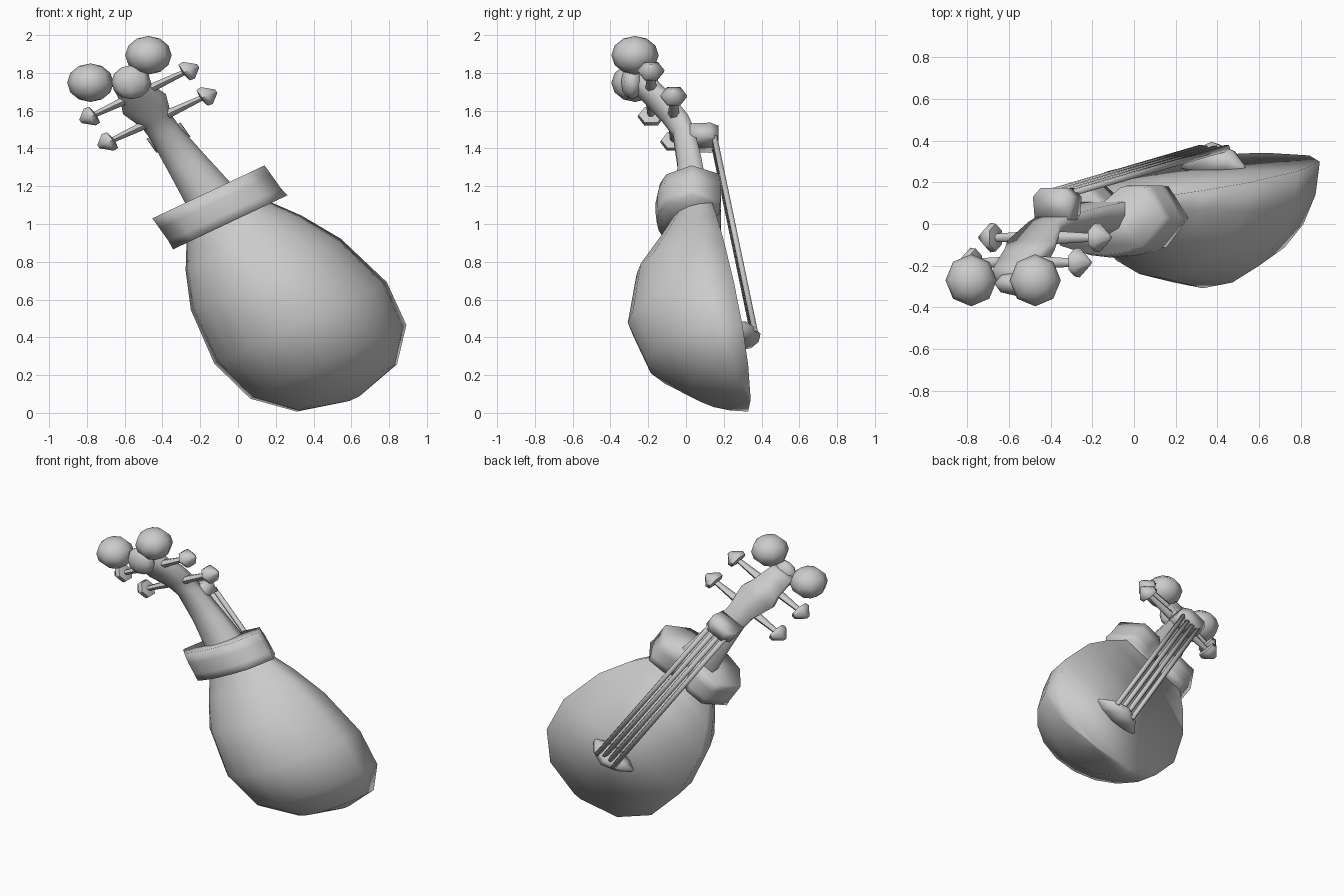
import bpy, bmesh, math
from mathutils import Matrix, Vector

if "Cube" in bpy.data.objects:
    bpy.data.objects.remove(bpy.data.objects["Cube"])

# Instrument frame: a = across, y = depth, t = along the neck (leans and skews)
M = Matrix(((0.904, 0, -0.59, 0.502),
            (0, 1, 0, 0),
            (0.427, 0, 0.827, 0.237),
            (0, 0, 0, 1)))


def finish(name, bm, angle=180):
    bmesh.ops.remove_doubles(bm, verts=bm.verts, dist=0.0005)
    bmesh.ops.recalc_face_normals(bm, faces=bm.faces)
    me = bpy.data.meshes.new(name)
    bm.to_mesh(me)
    bm.free()
    me.shade_smooth()
    me.set_sharp_from_angle(angle=math.radians(angle))
    ob = bpy.data.objects.new(name, me)
    bpy.context.collection.objects.link(ob)
    return ob


def loft(name, rings, angle=180):
    """Closed rings of (a, y, t) points joined in order, ends capped."""
    bm = bmesh.new()
    vs = [[bm.verts.new(M @ Vector(p)) for p in r] for r in rings]
    n = len(rings[0])
    for r0, r1 in zip(vs, vs[1:]):
        for i in range(n):
            j = (i + 1) % n
            bm.faces.new((r0[i], r0[j], r1[j], r1[i]))
    bm.faces.new(vs[0])
    bm.faces.new(vs[-1])
    return finish(name, bm, angle)


def circle(n, r):
    return [(r * math.cos(2 * math.pi * k / n), r * math.sin(2 * math.pi * k / n)) for k in range(n)]


# Bowl with flat soundboard: (t, half width, depth)
rings = []
for t, h, d in [(-.195, .03, .04), (-.127, .293, .31), (.04, .457, .51), (.29, .505, .562),
                (.6, .44, .46), (.8, .34, .305), (.93, .25, .215), (1.05, .2, .15)]:
    rim = 0.306 - 0.18 * t
    ring = []
    for k in range(11):
        f = math.pi * k / 10
        c, s = math.cos(f), math.sin(f)
        ring.append((h * c, rim - d * s, t))
    rings.append(ring)
loft("bowl_body", rings)

# Collar around the joint of neck and body
half = [(0, .1), (.1, .18), (.23, .18), (.335, .03), (.22, -.11), (.1, -.145), (0, -.155)]
outline = half + [(-a, y) for a, y in half[-2:0:-1]]
loft("collar", [[(a * w + .006, .02 + (y - .02) * s, t) for a, y in outline]
                for t, s, w in [(.93, 1.0, 1.0), (.98, 1.03, .98), (1.06, 1.03, .98), (1.125, .96, .98)]])

# Neck and bent-back peg box: (t, half width, front y, back y)
rings = []
for t, h, y1, y0 in [(.95, .15, .125, -.06), (1.13, .13, .105, -.05), (1.3, .108, .08, -.045),
                     (1.5, .084, .04, -.07), (1.58, .085, .01, -.12),
                     (1.69, .125, -.08, -.2), (1.75, .1, -.12, -.25), (1.82, .09, -.17, -.3),
                     (1.87, .08, -.21, -.31)]:
    prof = [(1, 1), (1, .6), (.75, .2), (.3, 0), (-.3, 0), (-.75, .2), (-1, .6), (-1, 1)]
    rings.append([(h * p, y0 + (y1 - y0) * q, t) for p, q in prof])
loft("neck_and_pegbox", rings)

# Nut block carrying the strings
loft("nut", [[(a, y, t) for a, y in [(-.09, .02), (.09, .02), (.1, .13), (.06, .172), (-.06, .172), (-.1, .13)]]
             for t in (1.43, 1.52)])

# Bridge, tapering to its ends
rings = []
for a, s in [(-.165, .15), (-.1, .7), (0, 1), (.1, .7), (.165, .15)]:
    rings.append([(a, .26 + q * s, .205 + p * s) for p, q in
                  [(-.07, 0), (.065, 0), (.06, .08), (.015, .135), (-.035, .125)]])
loft("bridge", rings)

# Strings
for i in range(4):
    k = i - 1.5
    loft(f"string_{i + 1}", [[(k * s + u, y + v, t) for u, v in circle(6, .017)]
                             for t, y, s in [(1.45, .15, .043), (.2, .365, .046)]])

# Tuning pegs: (distance across, radius)
for row, (t, y) in enumerate([(1.59, -.065), (1.752, -.185)]):
    for side in (-1, 1):
        prof = [(0, .028), (.1, .025), (.255, .017), (.262, .058), (.29, .062), (.345, .012)]
        loft(f"peg_{row + 1}_{'left' if side < 0 else 'right'}",
             [[(side * a + .01, y + u * 1.15, t + v) for u, v in circle(6, r)] for a, r in prof], 60)


# Knobs on the head
def ball(name, a, y, t, size):
    bm = bmesh.new()
    bmesh.ops.create_uvsphere(bm, u_segments=8, v_segments=6, radius=1)
    c = M @ Vector((a, y, t))
    for v in bm.verts:
        v.co = c + Vector((v.co.x * size[0], v.co.y * size[1], v.co.z * size[2]))
    finish(name, bm)


for side, nm in ((-1, "left"), (1, "right")):
    ball(f"head_knob_{nm}", .17 * side, -.27, 1.915, (.123, .125, .102))
ball("head_knob_middle", .01, -.285, 1.825, (.105, .06, .09))
